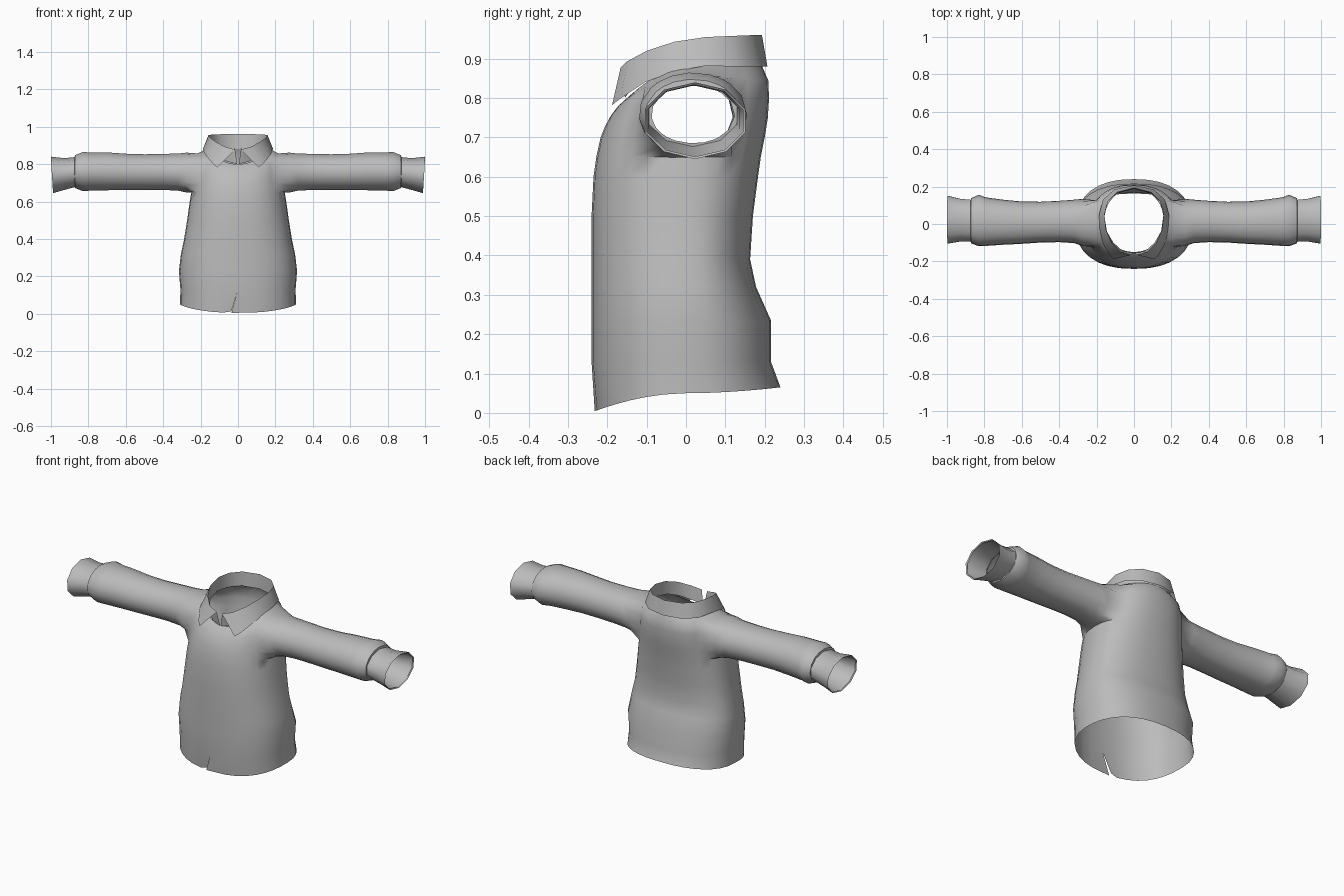
import bpy, bmesh, math
from mathutils import Vector

if "Cube" in bpy.data.objects:
    bpy.data.objects.remove(bpy.data.objects["Cube"])

cloth = bpy.data.materials.new("grey cloth")
cloth.diffuse_color = (0.5, 0.5, 0.5, 1)
cloth.use_nodes = True
cloth.node_tree.nodes["Principled BSDF"].inputs["Base Color"].default_value = cloth.diffuse_color


def finish(bm, name, angle=50):
    bmesh.ops.recalc_face_normals(bm, faces=bm.faces)
    me = bpy.data.meshes.new(name)
    bm.to_mesh(me)
    bm.free()
    me.materials.append(cloth)
    ob = bpy.data.objects.new(name, me)
    bpy.context.collection.objects.link(ob)
    bpy.context.view_layer.objects.active = ob
    ob.select_set(True)
    bpy.ops.object.shade_smooth_by_angle(angle=math.radians(angle))
    ob.select_set(False)


def bridge(bm, a, b, closed=True):
    n = len(a)
    for i in range(n if closed else n - 1):
        j = (i + 1) % n
        bm.faces.new((a[i], a[j], b[j], b[i]))


def spow(v, p):
    return math.copysign(abs(v) ** p, v)


# Torso rings: half width, front y, back y, front z, side z, back z
N = 32
torso = [
    (.310, -.230, .240, .005, .050, .065), (.308, -.240, .216, .13, .13, .13),
    (.316, -.240, .216, .23, .23, .235), (.305, -.240, .178, .32, .32, .32),
    (.288, -.240, .163, .40, .40, .39), (.272, -.240, .170, .50, .50, .50),
    (.258, -.235, .183, .60, .60, .60), (.250, -.228, .190, .65, .65, .65),
    (.243, -.217, .200, .70, .70, .70), (.237, -.205, .208, .73, .75, .75),
    (.232, -.190, .211, .757, .80, .80), (.215, -.172, .209, .78, .857, .845),
    (.165, -.150, .193, .80, .885, .882)]
bm = bmesh.new()
rings = []
for k, (hw, yf, yb, zf, zs, zb) in enumerate(torso):
    p = 1.0 if k == len(torso) - 1 else 0.85
    ring = []
    for i in range(N):
        a = 2 * math.pi * i / N
        c, s = math.cos(a), math.sin(a)
        y = (yb if s > 0 else -yf) * spow(s, p)
        z = zs + ((zb if s > 0 else zf) - zs) * abs(s) ** 1.6
        ring.append(bm.verts.new((hw * spow(c, p), y, z)))
    rings.append(ring)

# Torso faces, leaving an armhole on each side
LOW, HIGH, HALF = 7, 11, 3
for k in range(len(rings) - 1):
    for i in range(N):
        side = (i + HALF) % (N // 2) < 2 * HALF
        if LOW <= k < HIGH and side:
            continue
        j = (i + 1) % N
        bm.faces.new((rings[k][i], rings[k][j], rings[k + 1][j], rings[k + 1][i]))

# Sleeve rings: x, front y, back y, bottom z, top z
sleeve = [
    (.275, -.118, .135, .648, .862), (.32, -.103, .130, .658, .857),
    (.40, -.098, .124, .662, .855), (.50, -.100, .119, .662, .853),
    (.60, -.107, .120, .662, .856), (.70, -.112, .130, .660, .863),
    (.79, -.118, .142, .658, .863), (.83, -.120, .156, .656, .865),
    (.872, -.104, .138, .672, .848), (.874, -.088, .124, .685, .832)]
for sign in (1, -1):
    mid = 0 if sign > 0 else N // 2
    cols = [(mid + d) % N for d in range(-HALF, HALF + 1)]
    edge = {rings[k][c] for k in range(LOW, HIGH + 1) for c in cols
            if k in (LOW, HIGH) or c in (cols[0], cols[-1])}
    ang = lambda v: math.atan2((v.co.z - .755) / .10, (v.co.y - .01) / .13)
    prev = sorted(edge, key=ang)
    angles = [ang(v) for v in prev]
    for x, yf, yb, zl, zh in sleeve:
        ring = [bm.verts.new((sign * x, (yf + yb) / 2 + (yb - yf) / 2 * math.cos(a),
                              (zl + zh) / 2 + (zh - zl) / 2 * math.sin(a))) for a in angles]
        bridge(bm, prev, ring)
        prev = ring
bmesh.ops.delete(bm, geom=[v for v in bm.verts if not v.link_faces], context='VERTS')

# Short overlapping slit at the front of the hem
low, up = rings[0][24], rings[1][24]
slit = bm.edges.get((low, up))
spot = low.co.copy()
bmesh.ops.split_edges(bm, edges=[slit])
for v in bm.verts:
    if (v.co - spot).length < 1e-5:
        left = v.link_faces[0].calc_center_median().x < 0
        v.co += Vector((-.035, .012 if left else -.002, .008 if left else 0))
finish(bm, "shirt_body")

# Cuffs: ten sided bands with a small turned-in hem
cuff = [(.868, -.094, .130, .678, .838), (.93, -.095, .136, .662, .832),
        (.995, -.106, .152, .645, .840), (.990, -.100, .146, .651, .834)]
for sign, name in ((1, "right_cuff"), (-1, "left_cuff")):
    bm = bmesh.new()
    prev = None
    for x, yf, yb, zl, zh in cuff:
        ring = []
        for i in range(10):
            a = 2 * math.pi * (i + .5) / 10
            c, s = math.cos(a), math.sin(a)
            lean = .006 * s if x > .95 else 0
            ring.append(bm.verts.new((sign * (x + lean), (yf + yb) / 2 + (yb - yf) / 2 * c * 1.04,
                                      (zl + zh) / 2 + (zh - zl) / 2 * s)))
        if prev:
            bridge(bm, prev, ring)
        prev = ring
    finish(bm, name)

# Collar: inner stand, folded top edge and outer leaf, from front to back
stand = [(.004, -.155, .80), (.06, -.145, .815), (.11, -.10, .845), (.145, -.04, .868),
         (.158, .04, .88), (.14, .12, .88), (.09, .165, .88), (0, .188, .88)]
top = [(.016, -.166, .878), (.07, -.150, .893), (.12, -.10, .92), (.15, -.03, .943),
       (.158, .05, .955), (.14, .12, .958), (.09, .17, .96), (0, .193, .96)]
leaf = [(.110, -.188, .782), (.132, -.165, .80), (.166, -.105, .84), (.183, -.03, .868),
        (.187, .05, .882), (.166, .13, .88), (.105, .185, .88), (0, .207, .88)]
bm = bmesh.new()
rows = []
for half in (stand, top, leaf):
    full = half + [(-x, y, z) for x, y, z in reversed(half[:-1])]
    rows.append([bm.verts.new(p) for p in full])
bridge(bm, rows[0], rows[1], False)
bridge(bm, rows[1], rows[2], False)
finish(bm, "collar", 60)
